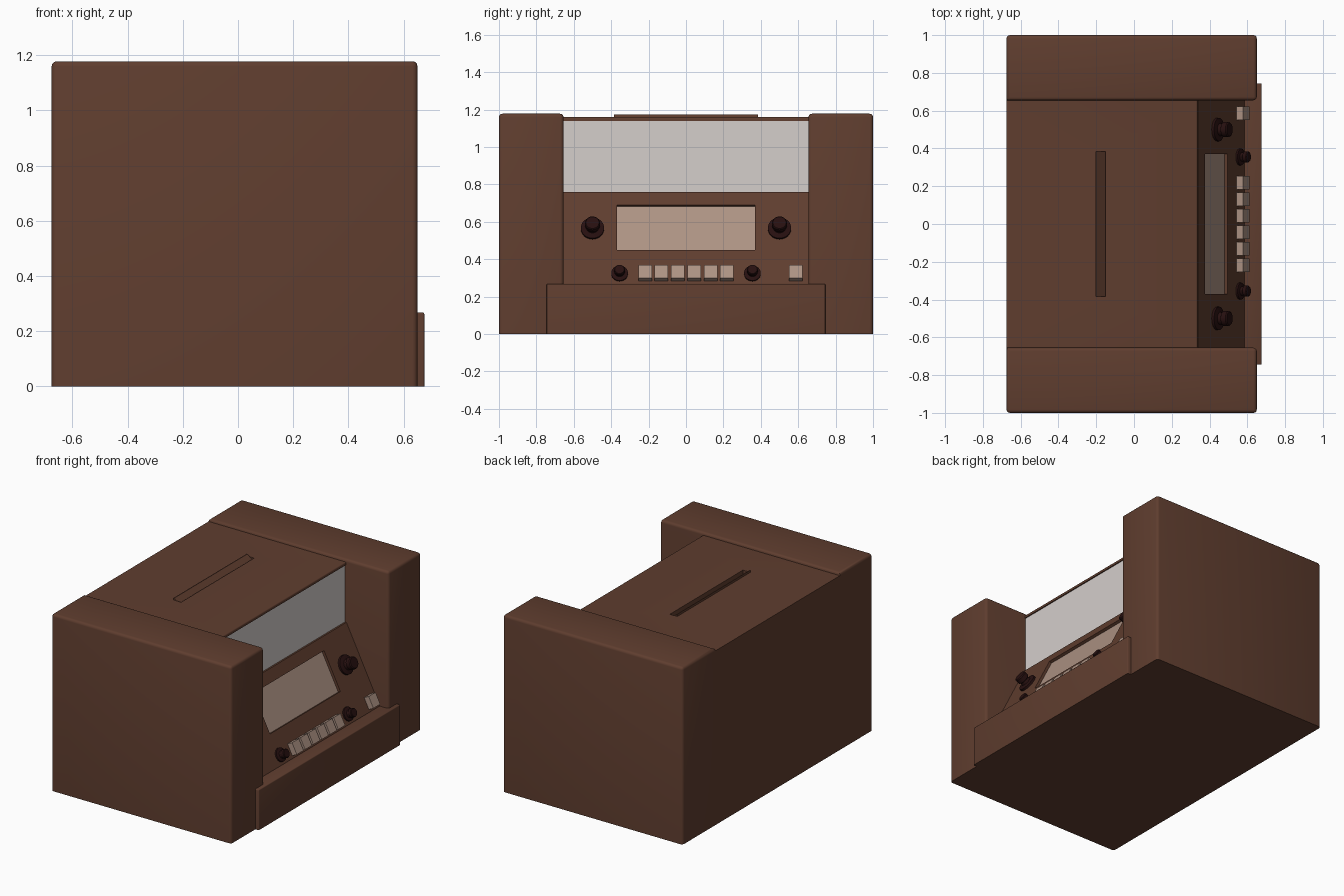
import bpy, bmesh, math
from mathutils import Matrix, Vector

if "Cube" in bpy.data.objects:
    bpy.data.objects.remove(bpy.data.objects["Cube"])


def material(name, color):
    m = bpy.data.materials.new(name)
    m.diffuse_color = (*color, 1)
    m.use_nodes = True
    m.node_tree.nodes["Principled BSDF"].inputs["Base Color"].default_value = m.diffuse_color
    return m


WOOD = material("brown wood", (0.115, 0.047, 0.028))
GRILLE = material("pale grey cloth", (0.66, 0.62, 0.60))
GLASS = material("beige plastic", (0.42, 0.29, 0.23))
KNOB = material("dark red black", (0.020, 0.005, 0.005))


def finish(name, bm, mat, smooth=True):
    bmesh.ops.recalc_face_normals(bm, faces=bm.faces)
    me = bpy.data.meshes.new(name)
    bm.to_mesh(me)
    bm.free()
    me.materials.append(mat)
    ob = bpy.data.objects.new(name, me)
    bpy.context.collection.objects.link(ob)
    bpy.ops.object.select_all(action='DESELECT')
    bpy.context.view_layer.objects.active = ob
    ob.select_set(True)
    if smooth:
        bpy.ops.object.shade_smooth_by_angle(angle=math.radians(35))
    return ob


def box(name, lo, hi, mat, bevel=0, rule=None, matrix=None):
    """Box between two corners; bevels the edges whose midpoint passes the rule."""
    lo, hi = Vector(lo), Vector(hi)
    bm = bmesh.new()
    bmesh.ops.create_cube(bm, size=1)
    for v in bm.verts:
        v.co = Vector([(lo[i] + hi[i]) / 2 + v.co[i] * (hi[i] - lo[i]) for i in range(3)])
    if bevel:
        edges = [e for e in bm.edges
                 if rule is None or rule((e.verts[0].co + e.verts[1].co) / 2)]
        bmesh.ops.bevel(bm, geom=edges, offset=bevel, segments=3, profile=0.5, affect='EDGES')
    if matrix:
        bm.transform(matrix)
    return finish(name, bm, mat, bool(bevel))


def prism(name, profile, half_width, mat):
    """Extrudes an (x, z) profile along y."""
    bm = bmesh.new()
    face = bm.faces.new([bm.verts.new((x, -half_width, z)) for x, z in profile])
    new = bmesh.ops.extrude_face_region(bm, geom=[face])["geom"]
    bmesh.ops.translate(bm, vec=(0, 2 * half_width, 0),
                        verts=[g for g in new if isinstance(g, bmesh.types.BMVert)])
    return finish(name, bm, mat, False)


def cut(target, cutter):
    mod = target.modifiers.new("cut", 'BOOLEAN')
    mod.operation, mod.solver, mod.object = 'DIFFERENCE', 'EXACT', cutter
    bpy.context.view_layer.objects.active = target
    bpy.ops.object.modifier_apply(modifier=mod.name)
    bpy.data.objects.remove(cutter)


# Sloped control panel frame: local x along y, local y up the slope, local z outwards
P0, P1 = Vector((0.585, 0, 0.27)), Vector((0.34, 0, 0.76))
UP = (P1 - P0).normalized()
OUT = Vector((UP.z, 0, -UP.x))


def on_slope(y, z):
    p = P0.lerp(P1, (z - P0.z) / (P1.z - P0.z))
    side = Vector((0, 1, 0))
    m = Matrix((side, UP, OUT)).transposed().to_4x4()
    m.translation = (p.x, y, p.z)
    return m


# Side cabinets
for s, side in ((-1, "near"), (1, "far")):
    ys = sorted((s * 0.655, s * 1.0))
    box(side + "_side_cabinet", (-0.675, ys[0], 0), (0.65, ys[1], 1.178), WOOD, 0.018,
        lambda c, s=s: c.z > 1.1 or (0.1 < c.z and (c.x > 0.6 or abs(c.y) > 0.99)))

# Centre body with sloped panel
body = prism("centre_body", [(-0.675, 0), (0.64, 0), (0.64, 0.262), (0.585, 0.262),
                             (0.585, 0.27), (0.34, 0.76), (0.322, 0.76),
                             (0.322, 1.142), (-0.675, 1.142)], 0.656, WOOD)

# Recessed dial window
half = 0.12 / UP.z
cut(body, box("window_cutter", (-0.37, -half, -0.022), (0.37, half, 0.05), WOOD,
              matrix=on_slope(0, 0.57)))
box("dial_window", (-0.37, -half, -0.026), (0.37, half, -0.018), GLASS,
    matrix=on_slope(0, 0.57))

# Top panel with slot and tilted flap
top = box("top_panel", (-0.675, -0.656, 1.14), (0.336, 0.656, 1.16), WOOD, 0.008,
          lambda c: c.x > 0.33 and c.z > 1.15)
slot = dict(lo=(-0.205, -0.385, 1.125), hi=(-0.15, 0.385, 1.2))
cut(top, box("slot_cutter", slot["lo"], slot["hi"], WOOD))
cut(body, box("slot_cutter", slot["lo"], slot["hi"], WOOD))
prism("slot_flap", [(-0.205, 1.125), (-0.15, 1.125), (-0.15, 1.132), (-0.2, 1.174),
                    (-0.205, 1.174)], 0.385, WOOD)

# Speaker cloth and front plinth
box("speaker_cloth", (0.32, -0.656, 0.76), (0.329, 0.656, 1.142), GRILLE)
box("front_plinth", (0.56, -0.745, 0), (0.675, 0.745, 0.268), WOOD, 0.006,
    lambda c: c.z > 0.1 and (c.x > 0.67 or c.z > 0.26))


def knob(name, y, z, k):
    """Stepped knob turned around the slope normal."""
    profile = [(0, -0.005), (0.062, -0.005), (0.062, 0.014), (0.034, 0.02), (0.03, 0.036),
               (0.04, 0.042), (0.04, 0.07), (0.035, 0.076), (0, 0.076)]
    bm = bmesh.new()
    verts = [bm.verts.new((r * k, 0, h * k)) for r, h in profile]
    edges = [bm.edges.new(p) for p in zip(verts, verts[1:])]
    bmesh.ops.spin(bm, geom=verts + edges, cent=(0, 0, 0), axis=(0, 0, 1),
                   angle=math.tau, steps=24)
    bmesh.ops.remove_doubles(bm, verts=bm.verts, dist=1e-5)
    bm.transform(on_slope(y, z))
    finish(name, bm, KNOB)


for s, side in ((-1, "near"), (1, "far")):
    knob(side + "_large_knob", s * 0.5, 0.562, 1)
    knob(side + "_small_knob", s * 0.355, 0.322, 0.72)

# Push buttons: a row of six and a separate one
for i, y in enumerate([(n - 2.5) * 0.0875 for n in range(6)] + [0.587]):
    box(f"push_button_{i + 1}", (-0.036, -0.039, -0.005), (0.036, 0.039, 0.037), GLASS,
        matrix=on_slope(y, 0.318))
